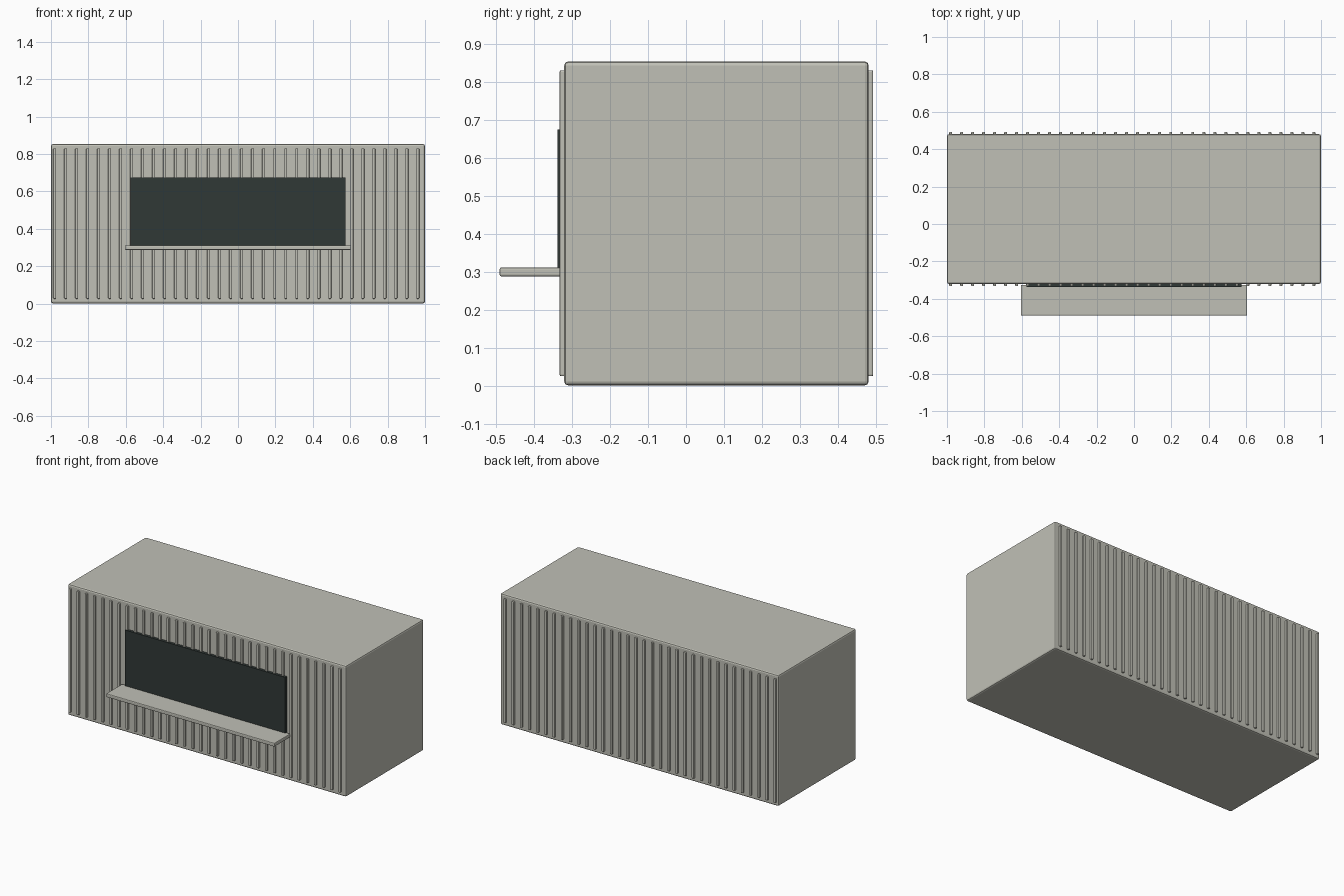
import bpy

if "Cube" in bpy.data.objects:
    bpy.data.objects.remove(bpy.data.objects["Cube"])


def material(name, rgb):
    m = bpy.data.materials.new(name)
    m.diffuse_color = (*rgb, 1)
    m.use_nodes = True
    m.node_tree.nodes["Principled BSDF"].inputs["Base Color"].default_value = m.diffuse_color
    return m


PAINT = material("pale_paint", (0.53, 0.53, 0.47))
DARK = material("dark_opening", (0.03, 0.04, 0.037))


def box(name, lo, hi, mat, bevel=0.0, segments=2):
    """Box between two corners with optional rounded edges."""
    bpy.ops.mesh.primitive_cube_add(
        size=1, location=[(a + b) / 2 for a, b in zip(lo, hi)])
    o = bpy.context.object
    o.name = name
    o.scale = [b - a for a, b in zip(lo, hi)]
    bpy.ops.object.transform_apply(location=False, rotation=False, scale=True)
    o.data.materials.append(mat)
    if bevel:
        mod = o.modifiers.new("rounded_edges", "BEVEL")
        mod.width = bevel
        mod.segments = segments
    return o


# Container body
FRONT, BACK, HEIGHT = -0.32, 0.48, 0.853
box("container_body", (-1, FRONT, 0.002), (1, BACK, HEIGHT), PAINT, 0.01)

# Vertical corrugation ribs on the front and back walls
COUNT, PITCH, HALF_W, DEPTH = 34, 2 / 34, 0.008, 0.012
for side, wall in (("front", FRONT), ("back", BACK)):
    rib = box(f"{side}_ribs", (-0.98 - HALF_W, wall - DEPTH, 0.026),
              (-0.98 + HALF_W, wall + DEPTH, 0.83), PAINT, 0.004)
    arr = rib.modifiers.new("repeat", "ARRAY")
    arr.count = COUNT
    arr.use_relative_offset = False
    arr.use_constant_offset = True
    arr.constant_offset_displace = (PITCH, 0, 0)

# Dark serving hatch and the counter shelf beneath it
box("serving_hatch", (-0.576, -0.338, 0.305), (0.576, FRONT, 0.674), DARK)
box("counter_shelf", (-0.605, -0.49, 0.288), (0.605, -0.325, 0.312), PAINT, 0.005)
